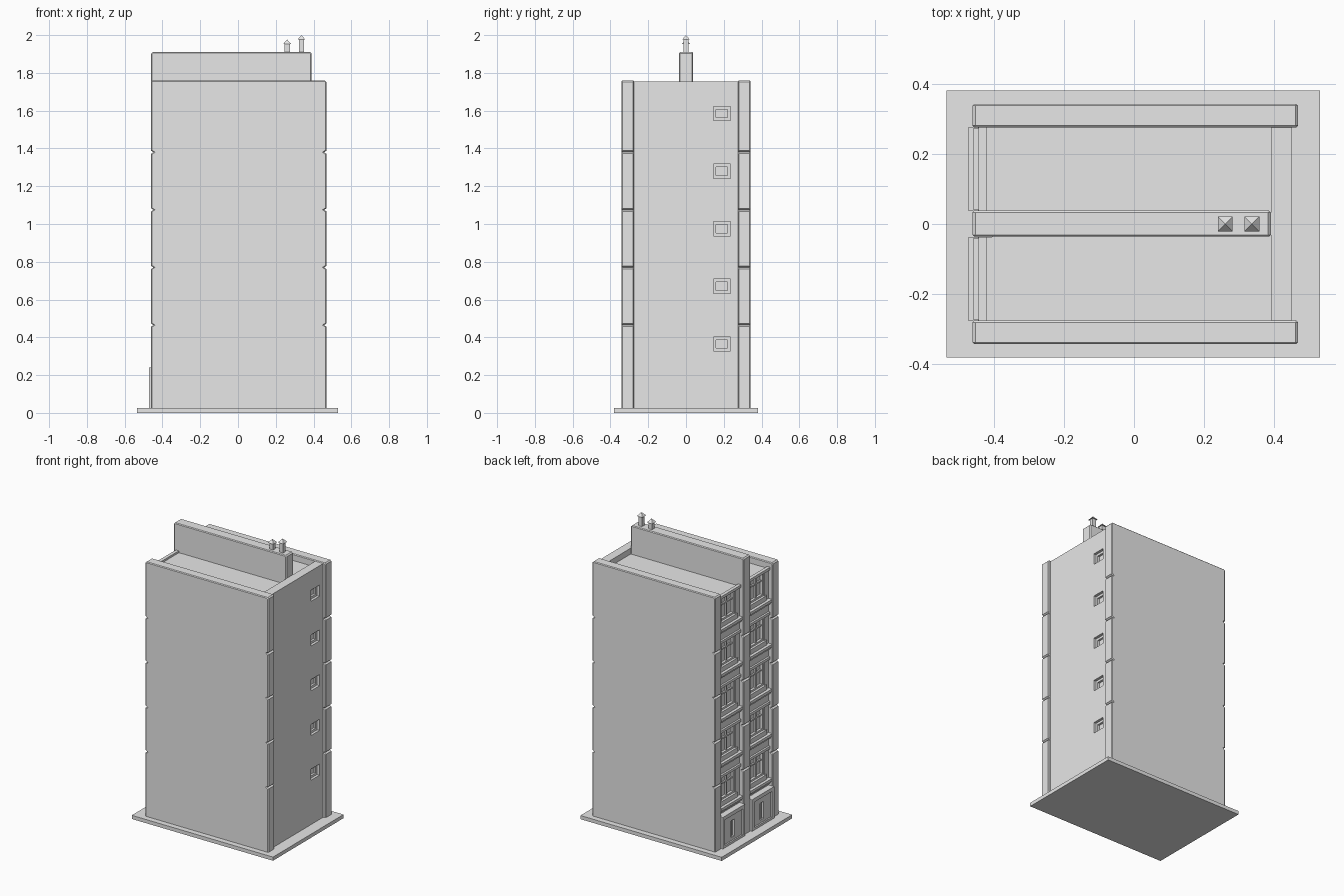
import bpy
import bmesh
from mathutils import Vector

if "Cube" in bpy.data.objects:
    bpy.data.objects.remove(bpy.data.objects["Cube"], do_unlink=True)

grey = bpy.data.materials.new("plain_grey")
grey.use_nodes = True
grey.diffuse_color = (0.8, 0.8, 0.8, 1)
grey.node_tree.nodes["Principled BSDF"].inputs["Base Color"].default_value = (0.8, 0.8, 0.8, 1)

PLATE = 0.025
STOREY = 0.305
FLOORS = range(5)
JOINTS = [0.465 + STOREY * i for i in range(4)]


def finish(name, bm):
    bmesh.ops.recalc_face_normals(bm, faces=bm.faces)
    mesh = bpy.data.meshes.new(name)
    bm.to_mesh(mesh)
    bm.free()
    obj = bpy.data.objects.new(name, mesh)
    mesh.materials.append(grey)
    bpy.context.collection.objects.link(obj)
    return obj


def add_box(bm, x, y, z):
    """Add a box spanning three (low, high) ranges."""
    cube = bmesh.ops.create_cube(bm, size=1)
    for v in cube["verts"]:
        v.co = Vector(sum(r) / 2 + c * (r[1] - r[0]) for c, r in zip(v.co, (x, y, z)))


def boxes(name, *spans):
    bm = bmesh.new()
    for span in spans:
        add_box(bm, *span)
    return finish(name, bm)


def cut(target, *spans):
    """Carve boxes out of an object."""
    for span in spans:
        cutter = boxes("cutter", span)
        mod = target.modifiers.new("cut", "BOOLEAN")
        mod.operation = "DIFFERENCE"
        mod.solver = "EXACT"
        mod.object = cutter
        bpy.context.view_layer.objects.active = target
        bpy.ops.object.modifier_apply(modifier=mod.name)
        bpy.data.objects.remove(cutter, do_unlink=True)


def grooved_wall(name, x0, x1, y0, y1, top, groove_back):
    """Wall slab with V joints in its end faces and chamfered rims."""
    c, d = 0.008, 0.012
    pts = [(x0, PLATE)]
    for z in JOINTS:
        pts += [(x0, z - c), (x0 + d, z), (x0, z + c)]
    pts += [(x0, top - c), (x0 + c, top), (x1 - c, top), (x1, top - c)]
    if groove_back:
        for z in reversed(JOINTS):
            pts += [(x1, z + c), (x1 - d, z), (x1, z - c)]
    pts.append((x1, PLATE))
    bm = bmesh.new()
    face = bm.faces.new([bm.verts.new((x, y0, z)) for x, z in pts])
    new = bmesh.ops.extrude_face_region(bm, geom=[face])["geom"]
    bmesh.ops.translate(bm, vec=(0, y1 - y0, 0),
                        verts=[g for g in new if isinstance(g, bmesh.types.BMVert)])
    rims = [e for e in bm.edges
            if abs(e.verts[0].co.y - e.verts[1].co.y) < 1e-4
            and max(v.co.z for v in e.verts) > PLATE + 0.01]
    bmesh.ops.bevel(bm, geom=rims, offset=0.005, segments=1, affect="EDGES")
    return finish(name, bm)


# Ground plate and body with the flat roof
boxes("ground_plate", ((-0.535, 0.53), (-0.38, 0.38), (0, PLATE)))
boxes("body_and_roof", ((-0.405, 0.41), (-0.3, 0.3), (PLATE, 1.715)))

# Side walls and the central spine wall
grooved_wall("right_side_wall", -0.46, 0.468, -0.342, -0.275, 1.76, True)
grooved_wall("left_side_wall", -0.46, 0.468, 0.275, 0.342, 1.76, True)
grooved_wall("spine_wall", -0.46, 0.39, -0.036, 0.038, 1.91, False)

# Rear wall with parapet and small stepped windows
rear = boxes("rear_wall", ((0.39, 0.45), (-0.3, 0.3), (PLATE, 1.755)))
for i in FLOORS:
    z = 0.365 + STOREY * i
    cut(rear,
        ((0.432, 0.5), (0.145, 0.235), (z - 0.038, z + 0.038)),
        ((0.418, 0.5), (0.16, 0.22), (z - 0.022, z + 0.022)))

# Two street bays, each with five windows above an entrance
for side, label in ((1, "left"), (-1, "right")):
    mid = 0.157 * side
    bay = (mid - 0.12, mid + 0.12)
    wall = boxes(label + "_bay_wall", ((-0.43, -0.39), bay, (PLATE, 1.715)))
    frames, ledges = [], []
    for i in FLOORS:
        low = 0.325 + STOREY * i
        high = low + 0.165
        y0, y1 = mid - 0.075, mid + 0.075
        cut(wall, ((-0.5, -0.403), (y0, y1), (low, high)))
        depth, bar = (-0.422, -0.4), 0.012
        frames += [
            (depth, (y0, y0 + bar), (low, high)),
            (depth, (y1 - bar, y1), (low, high)),
            (depth, (y0 + bar, y1 - bar), (low, low + bar)),
            (depth, (y0 + bar, y1 - bar), (high - bar, high)),
            ((-0.417, -0.4), (mid - 0.005, mid + 0.005), (low + bar, high - bar)),
            ((-0.415, -0.4), (y0 + bar, y1 - bar), (low + 0.1, low + 0.11)),
        ]
        # Stepped sill below, slim lintel above
        ledges += [
            ((-0.458, -0.42), (bay[0] + 0.003, bay[1] - 0.003), (low - 0.05, low - 0.032)),
            ((-0.444, -0.42), bay, (low - 0.068, low - 0.05)),
            ((-0.438, -0.42), (y0 - 0.015, y1 + 0.015), (low - 0.032, low)),
            ((-0.443, -0.42), bay, (high, high + 0.018)),
        ]
    boxes(label + "_window_frames", *frames)
    boxes(label + "_sills_and_lintels", *ledges)

    # Entrance front with a recessed panel and narrow doorway
    porch = boxes(label + "_entrance_front", ((-0.472, -0.42), bay, (PLATE, 0.24)))
    cut(porch,
        ((-0.5, -0.462), (mid - 0.095, mid + 0.095), (PLATE + 0.015, 0.215)),
        ((-0.5, -0.445), (mid - 0.02, mid + 0.02), (0.06, 0.175)))
    boxes(label + "_door_bar", ((-0.455, -0.44), (mid - 0.005, mid + 0.005), (0.06, 0.175)))

# Capped chimney pots on the spine wall
for name, x, tip in (("short_chimney", 0.26, 1.977), ("tall_chimney", 0.336, 2.0)):
    bm = bmesh.new()
    eave = tip - 0.024
    add_box(bm, (x - 0.014, x + 0.014), (-0.014, 0.014), (1.9, eave))
    ring = [bm.verts.new((x + a * 0.021, b * 0.021, eave))
            for a, b in ((-1, -1), (1, -1), (1, 1), (-1, 1))]
    peak = bm.verts.new((x, 0, tip))
    bm.faces.new(ring)
    for i in range(4):
        bm.faces.new((ring[i], ring[(i + 1) % 4], peak))
    finish(name, bm)
